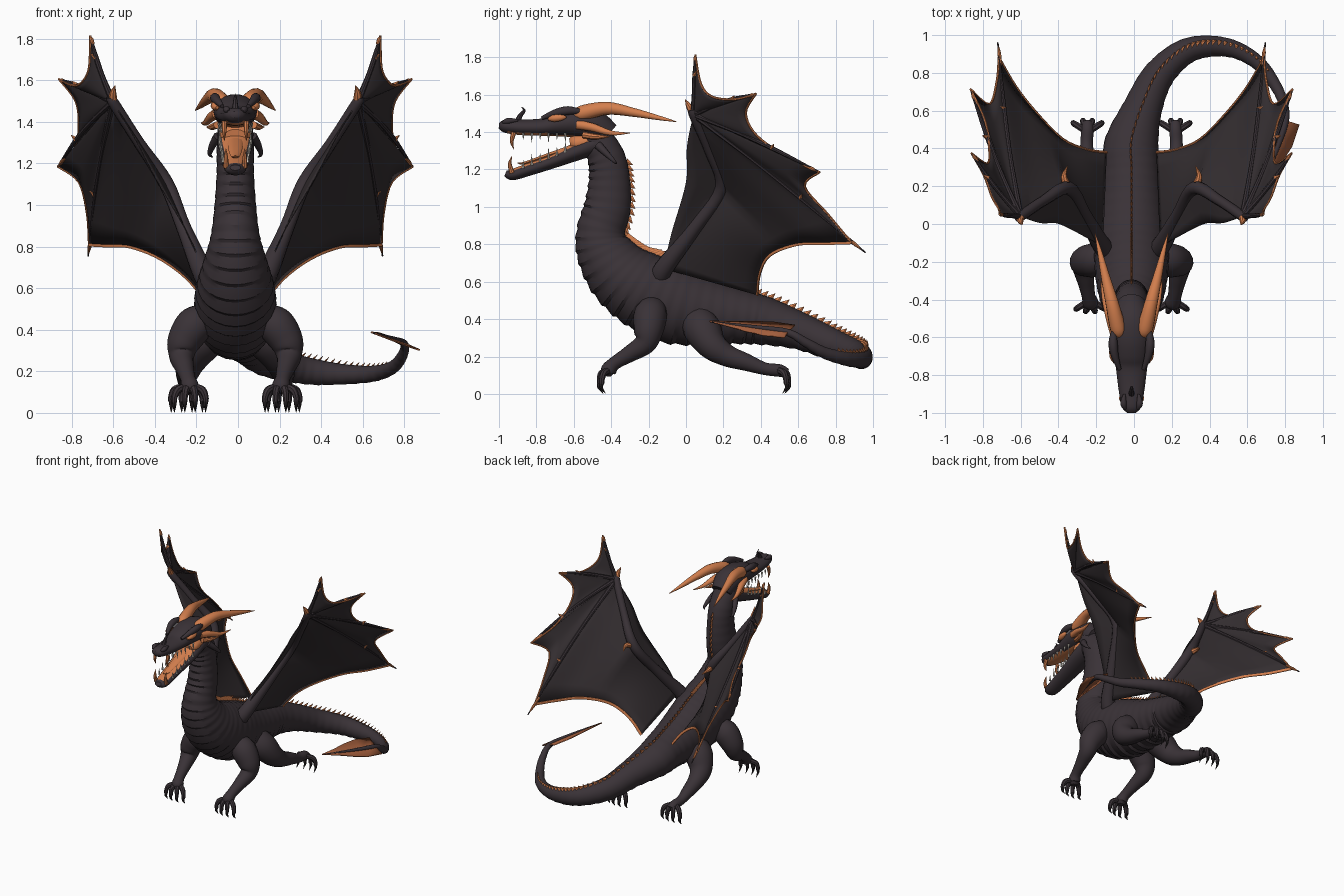
import bpy, bmesh, math
from mathutils import Vector as V

if "Cube" in bpy.data.objects:
    bpy.data.objects.remove(bpy.data.objects["Cube"])

CX = -0.013  # centre plane of the creature


def material(name, rgb):
    m = bpy.data.materials.new(name)
    m.diffuse_color = (*rgb, 1)
    m.use_nodes = True
    m.node_tree.nodes["Principled BSDF"].inputs["Base Color"].default_value = m.diffuse_color
    return m


HIDE = material("charcoal hide", (0.042, 0.032, 0.038))
SKIN = material("wing membrane", (0.034, 0.027, 0.030))
HORN = material("orange horn", (0.65, 0.21, 0.075))
RUST = material("rust fin", (0.36, 0.11, 0.045))
CLAW = material("black claw", (0.022, 0.018, 0.02))
IVORY = material("ivory tooth", (0.75, 0.70, 0.62))


def spline(pts, k=6):
    """Catmull-Rom through tuples of any length."""
    out, n = [], len(pts)
    for i in range(n - 1):
        a, b, c, d = pts[max(i - 1, 0)], pts[i], pts[i + 1], pts[min(i + 2, n - 1)]
        for j in range(k):
            t = j / k
            out.append(tuple(q + 0.5 * t * (r - p + t * (2 * p - 5 * q + 4 * r - s + t * (3 * (q - r) + s - p)))
                             for p, q, r, s in zip(a, b, c, d)))
    return out + [tuple(pts[-1])]


def frames(pts):
    """Position, tangent, side and up along a path, without twist."""
    P = [V(p[:3]) for p in pts]
    side, out = None, []
    for i, p in enumerate(P):
        t = (P[min(i + 1, len(P) - 1)] - P[max(i - 1, 0)]).normalized()
        if side is None:
            side = V((1, 0, 0)) if abs(t.x) < 0.9 else V((0, 1, 0))
        side = (side - t * side.dot(t)).normalized()
        out.append((p, t, side, side.cross(t)))
    return out


def tube(bm, pts, n=10, mat=0, shape=None):
    """Loft ellipses (x, y, z, r[, r_up]) along a path; shape(i, angle) scales the radius."""
    rings = []
    for i, (p, t, s, u) in enumerate(frames(pts)):
        rx, rz, ring = max(pts[i][3], 0.0008), max(pts[i][-1], 0.0008), []
        for j in range(n):
            a = 2 * math.pi * j / n
            f = shape(i, a) if shape else 1
            ring.append(bm.verts.new(p + f * (s * rx * math.cos(a) + u * rz * math.sin(a))))
        rings.append(ring)
    faces = [bm.faces.new((a[j], a[(j + 1) % n], b[(j + 1) % n], b[j]))
             for a, b in zip(rings, rings[1:]) for j in range(n)]
    faces += [bm.faces.new(rings[0]), bm.faces.new(rings[-1])]
    for f in faces:
        f.material_index = mat
    return faces


def finish(name, bm, mats, angle=40, thick=0):
    bmesh.ops.recalc_face_normals(bm, faces=bm.faces)
    me = bpy.data.meshes.new(name)
    bm.to_mesh(me)
    bm.free()
    for m in mats:
        me.materials.append(m)
    o = bpy.data.objects.new(name, me)
    bpy.context.collection.objects.link(o)
    bpy.context.view_layer.objects.active = o
    o.select_set(True)
    bpy.ops.object.shade_smooth_by_angle(angle=math.radians(angle))
    o.select_set(False)
    if thick:
        s = o.modifiers.new("thickness", 'SOLIDIFY')
        s.thickness, s.offset = thick, 0
    return o


def side_of(s):
    """Mirror right-hand points about the centre plane when s is -1."""
    return lambda p: (CX + s * (p[0] - CX), *p[1:])


# Body: one tapering loft from skull through neck and trunk to tail tip
spine = [(CX, -.50, 1.40, .085, .08), (CX, -.43, 1.27, .09, .10), (CX, -.41, 1.15, .09, .11),
         (CX, -.42, 1.0, .10, .125), (CX, -.455, .87, .115, .13), (CX, -.44, .77, .14, .15),
         (CX, -.36, .65, .175, .18), (CX, -.24, .56, .195, .205), (CX, -.08, .485, .195, .215),
         (CX, .1, .44, .175, .185), (CX, .27, .415, .155, .15), (CX, .42, .39, .145, .13),
         (.045, .61, .335, .105, .10), (.125, .78, .265, .085, .085), (.25, .90, .22, .07, .072),
         (.38, .94, .195, .058, .062), (.53, .925, .185, .047, .047), (.66, .85, .19, .038, .038),
         (.745, .74, .22, .031, .031), (.79, .64, .275, .025, .025), (.80, .54, .33, .019, .019),
         (.75, .38, .355, .012, .012), (.65, .14, .385, .004, .004)]
body = spline(spine, 10)


def plates(i, a):  # overlapping belly plates, strongest underneath
    return 1 + (0.012 + 0.034 * max(0, 0.4 - math.sin(a))) * ((i % 4) / 3 - 0.6)


bm = bmesh.new()
tube(bm, body, 24, 0, plates)
finish("body", bm, [HIDE], 30)

# Crest: flat spikes down the back
bm = bmesh.new()
fr = frames(body)
for i in range(14, 175, 2):
    p, t, s, u = fr[i]
    r = body[i][4]
    h = (0.048 if 45 < i < 75 else 0.032) * min(1, r / .08 + .2)
    b = p + u * (r - .006)
    tip = b + u * h + t * h * .7
    tube(bm, [(*b, .006, .6 * h), (*(b.lerp(tip, .5)), .004, .3 * h), (*tip, .001)], 4)
finish("back_crest", bm, [HORN], 20)

# Head: upper skull and lower jaw with orange mouth lining
bm = bmesh.new()
skull = [(-1.0, 1.435, .022, .015), (-.97, 1.432, .05, .035), (-.88, 1.425, .068, .042), (-.76, 1.427, .083, .048),
         (-.69, 1.44, .095, .065), (-.60, 1.45, .105, .08), (-.50, 1.44, .10, .085), (-.42, 1.38, .075, .075)]
for f in tube(bm, spline([(CX, *p) for p in skull], 4), 18):
    f.normal_update()
    c = f.calc_center_median()
    if -.95 < c.y < -.55 and c.z < 1.405 and abs(c.x - CX) < .055:
        f.material_index = 1
finish("skull", bm, [HIDE, HORN], 45)
bm = bmesh.new()
jaw = [(-.965, 1.18, .025, .015), (-.93, 1.172, .05, .03), (-.84, 1.20, .06, .034), (-.72, 1.24, .07, .037),
       (-.60, 1.29, .085, .048), (-.48, 1.34, .085, .06)]
for f in tube(bm, spline([(CX, *p) for p in jaw], 4), 18):
    f.normal_update()
    if abs(f.normal.z) > .75 and f.calc_center_median().y > -.93:
        mid = 1.17 + (f.calc_center_median().y + .93) * .38
        f.material_index = 1 if f.calc_center_median().z > mid else 0
finish("lower_jaw", bm, [HIDE, HORN], 45)
bm = bmesh.new()
tube(bm, spline([(CX, -.62, 1.335, .05, .03), (CX, -.59, 1.34, .075, .05), (CX, -.52, 1.35, .075, .055)], 4), 14)
tube(bm, spline([(CX, -.56, 1.335, .04, .015), (CX, -.74, 1.275, .035, .012), (CX, -.86, 1.235, .022, .008),
                 (CX, -.90, 1.235, .004, .003)], 4), 10)
finish("tongue_and_throat", bm, [HORN])

# Head details, mirrored: horns, eyes, brows, nostrils, cheek hooks, teeth
horns, details, teeth = bmesh.new(), bmesh.new(), bmesh.new()
for s in (1, -1):
    m = side_of(s)

    def add(target, pts, n=10, mat=0, k=5):
        tube(target, spline([m(p) for p in pts], k), n, mat)
    add(horns, [(.05, -.585, 1.485, .03), (.06, -.55, 1.502, .042), (.09, -.42, 1.527, .035), (.125, -.28, 1.505, .024),
                (.155, -.15, 1.477, .013), (.18, -.05, 1.455, .002)], 12)
    add(horns, [(.075, -.58, 1.44, .026), (.10, -.50, 1.425, .023), (.13, -.40, 1.395, .014), (.15, -.30, 1.395, .002)])
    add(horns, [(.075, -.55, 1.385, .018), (.10, -.48, 1.375, .015), (.125, -.41, 1.375, .002)], 8)
    add(horns, [(.074, -.735, 1.468, .008), (.082, -.705, 1.474, .02), (.088, -.665, 1.478, .017), (.09, -.64, 1.48, .004)])
    add(details, [(.05, -.77, 1.475, .010), (.075, -.70, 1.502, .020), (.085, -.63, 1.515, .024), (.08, -.55, 1.51, .01)])
    add(details, [(.02, -.98, 1.45, .008), (.03, -.95, 1.46, .017), (.025, -.90, 1.462, .006)])
    add(details, [(.07, -.47, 1.33, .024), (.095, -.43, 1.29, .018), (.11, -.385, 1.245, .010), (.095, -.37, 1.23, .002)])
    for y, z, w in ((-.92, 1.40, .04), (-.93, 1.18, .032)):  # fangs
        d = -1 if z > 1.3 else 1
        add(teeth, [(w, y, z, .014), (w, y - .012, z + d * .05, .010), (w, y, z + d * .092, .001)], 8, 1)
    for q in range(6):  # small teeth in both jaws
        y = -.87 + q * .045
        w = .05 + q * .003
        h = .045 if q % 2 else .03
        add(teeth, [(w, y, 1.395, .008), (w, y, 1.39 - h, .001)], 6, 0, 1)
        z = 1.205 + (y + .87) * .38
        add(teeth, [(w - .004, y, z, .008), (w - .004, y, z + h + .015, .001)], 6, 0, 1)
tube(details, spline([(CX, -.90, 1.455, .018), (CX, -.885, 1.49, .012), (CX, -.865, 1.515, .008),
                      (CX, -.88, 1.535, .001)], 4), 8)
finish("horns_and_eyes", horns, [HORN])
finish("brows_and_cheek_hooks", details, [HIDE])
finish("teeth", teeth, [IVORY, HORN])

# Legs: limb, toes and claws
front_leg = [(.13, -.17, .46, .07), (.185, -.19, .42, .09), (.235, -.20, .34, .08), (.245, -.22, .27, .06),
             (.23, -.30, .215, .045), (.215, -.38, .165, .036), (.205, -.415, .125, .042), (.203, -.42, .095, .02)]
hind_leg = [(.08, .06, .40, .09), (.15, .09, .34, .10), (.20, .14, .26, .08), (.215, .22, .205, .06),
            (.222, .32, .17, .047), (.225, .42, .135, .034), (.22, .50, .125, .034), (.22, .54, .11, .025)]
for name, leg, d in (("front_leg", front_leg, -1), ("hind_leg", hind_leg, 1)):
    for s in (1, -1):
        m, bm = side_of(s), bmesh.new()
        tube(bm, spline([m(p) for p in leg], 6), 16)
        x, y, z = leg[-2][:3]
        for k in (-1.5, -.5, .5, 1.5):
            sp = k * .05
            out = .012 if abs(k) < 1 else 0
            toe = [(x + sp * .3, y, z, .018), (x + sp * .8, y + d * (.025 + out), z - .015, .018),
                   (x + sp, y + d * (.035 + out), z - .05, .015), (x + sp, y + d * (.035 + out), .055, .014)]
            claw = [(x + sp, y + d * (.035 + out), .06, .013), (x + sp, y + d * (.038 + out), .035, .009),
                    (x + sp, y + d * (.015 + out), .002, .001)]
            tube(bm, spline([m(p) for p in toe], 4), 8)
            tube(bm, spline([m(p) for p in claw], 4), 8, 1)
        finish(f"{name}_{'right' if s > 0 else 'left'}", bm, [HIDE, CLAW])

# Wings: arm and finger bones, membrane panels, orange trim and claws
shoulder, elbow, wrist = (.14, -.12, .67), (.32, .19, 1.105), (.575, .04, 1.495)
tips = [(.685, .05, 1.815), (.835, .375, 1.605), (.84, .715, 1.185), (.695, .96, .755)]
hem = [(.69, .885, .81), (.60, .73, .805), (.49, .59, .80), (.35, .45, .745), (.22, .395, .65), (.12, .38, .53)]
edges = [[tips[0], (.69, .08, 1.66), (.725, .14, 1.59), (.77, .26, 1.575), tips[1]],
         [tips[1], (.755, .32, 1.50), (.74, .38, 1.38), (.76, .54, 1.27), tips[2]],
         [tips[2], (.74, .635, 1.11), (.70, .76, .96), hem[0]]]
lead = [wrist, (.47, .005, 1.32), (.37, 0, 1.13), (.21, -.08, .85), shoulder]


def along(pts, t):
    f = t * (len(pts) - 1)
    i = min(int(f), len(pts) - 2)
    return V(pts[i]).lerp(V(pts[i + 1]), f - i)


def sheet(bm, a, b, m, nu=24, nv=6, sag=0.0):
    """Ruled membrane between two edge lines, gently billowed."""
    grid = [[bm.verts.new(m(tuple(along(a, i / nu).lerp(along(b, i / nu), j / nv)
                                  + V((sag, 0, 0)) * math.sin(math.pi * i / nu) * math.sin(math.pi * j / nv))))
             for j in range(nv + 1)] for i in range(nu + 1)]
    for p, q in zip(grid, grid[1:]):
        for j in range(nv):
            bm.faces.new((p[j], q[j], q[j + 1], p[j + 1]))


for s in (1, -1):
    m, tag = side_of(s), "right" if s > 0 else "left"
    bm = bmesh.new()
    for e in edges:
        sheet(bm, [wrist, wrist], spline(e, 6), m, sag=.012)
    sheet(bm, [wrist, elbow, shoulder], spline(hem, 6), m, sag=.015)
    sheet(bm, [wrist, elbow, shoulder], spline(lead, 6), m, nv=3)
    bmesh.ops.remove_doubles(bm, verts=bm.verts, dist=.0005)
    finish(f"wing_membrane_{tag}", bm, [SKIN], 40, .005)

    bones, trim = bmesh.new(), bmesh.new()
    arm = [(.09, -.14, .60, .05), (*shoulder, .052), (.235, .05, .89, .036), (*elbow, .036),
           (.45, .125, 1.30, .027), (*wrist, .026), (.58, .035, 1.515, .012)]
    tube(bones, spline([m(p) for p in arm], 5), 12)
    for tip in tips:
        w, e = V(wrist), V(tip)
        bow = V((.012, 0, .012))
        path = [(*w, .017), (*(w.lerp(e, .33) + bow), .012), (*(w.lerp(e, .62) + bow), .012), (*e, .004)]
        tube(bones, spline([m(p) for p in path], 5), 8)
        k = w.lerp(e, .62) + bow
        tube(trim, [m((*k, .014)), m((*(k + V((.025, .01, .02))), .002))], 6)  # knuckle spur
        c = w.lerp(e, .87)
        tube(trim, [m((*c, .008)), m((*w.lerp(e, .94), .010)), m((*e, .001))], 8)  # finger claw
    for e in edges:
        tube(trim, [m((*p, .006)) for p in spline(e, 5)], 6)
    tube(trim, [m((*p, .006, .011)) for p in spline(hem, 5)], 6)
    for base, mid, end in ((wrist, (.575, .015, 1.54), (.565, -.005, 1.575)),
                           (elbow, (.345, .25, 1.12), (.325, .31, 1.10))):
        tube(trim, spline([m((*base, .022)), m((*mid, .016)), m((*end, .001))], 4), 8)
    finish(f"wing_bones_{tag}", bones, [HIDE])
    finish(f"wing_trim_{tag}", trim, [HORN])

# Tail fin: thin leaf about the tail tip
bm = bmesh.new()
a, b = V((.80, .55, .335)), V((.64, .125, .388))
across = V((.86, -.33, -.38))
rows = []
for t, w, back in ((0, .012, 0), (.08, .085, .09), (.28, .09, .02), (.5, .066, 0), (.75, .03, 0), (1, .001, 0)):
    c = a.lerp(b, t)
    rows.append([bm.verts.new(c + across * w * k + (a - b) * back * abs(k)) for k in (-1, 0, 1)])
for p, q in zip(rows, rows[1:]):
    for j in (0, 1):
        bm.faces.new((p[j], q[j], q[j + 1], p[j + 1]))
finish("tail_fin", bm, [RUST], 30, .008)
